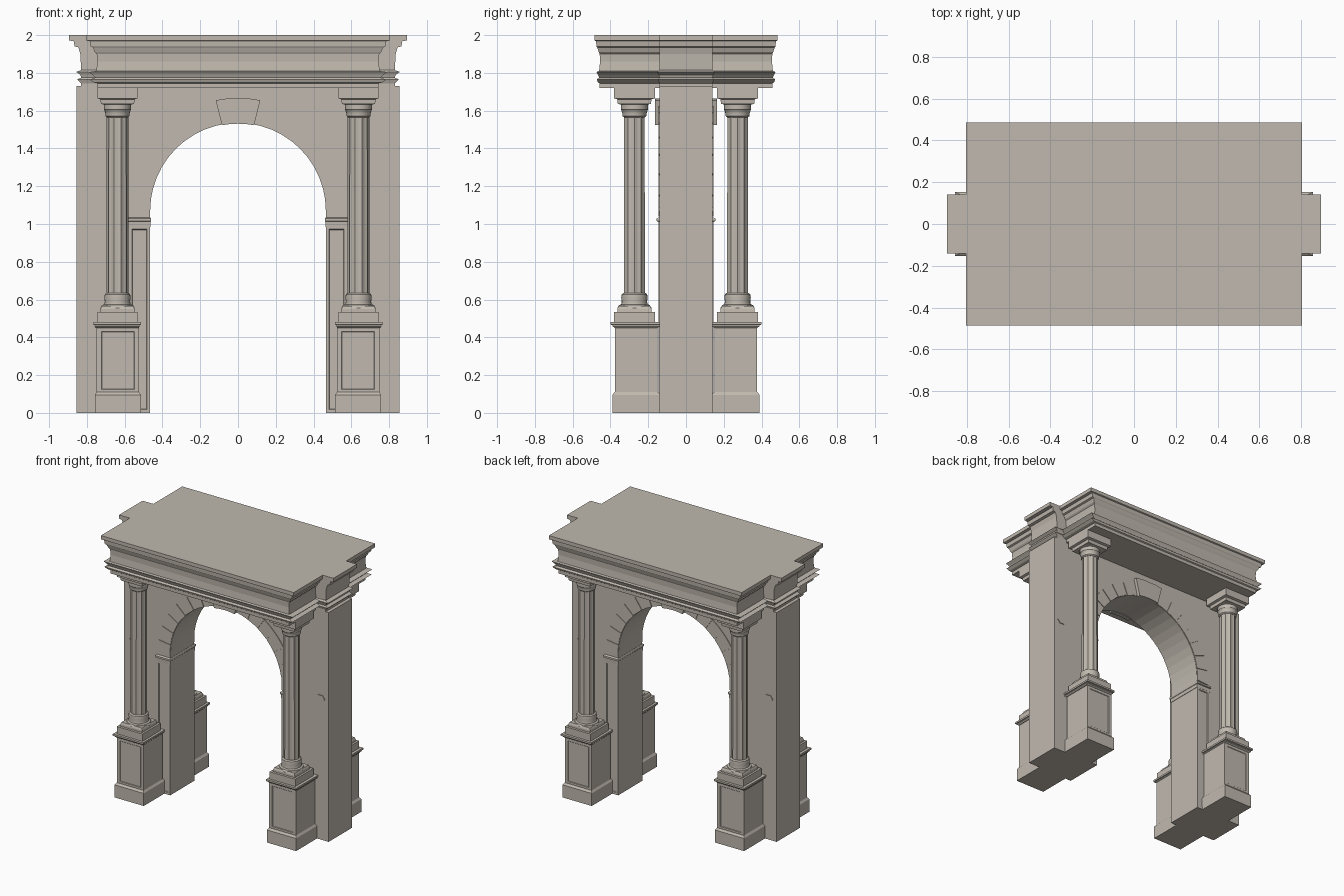
import bpy, bmesh, math

if "Cube" in bpy.data.objects:
    bpy.data.objects.remove(bpy.data.objects["Cube"])

SPRING, R = 1.07, 0.465      # arch centre height and radius
WALL_Y = 0.14

# Warm grey stone
stone = bpy.data.materials.new("stone")
stone.diffuse_color = (0.527, 0.485, 0.426, 1)
stone.use_nodes = True
stone.node_tree.nodes["Principled BSDF"].inputs["Base Color"].default_value = stone.diffuse_color


def finish(name, bm, smooth=False):
    bmesh.ops.recalc_face_normals(bm, faces=bm.faces[:])
    me = bpy.data.meshes.new(name)
    bm.to_mesh(me)
    bm.free()
    me.materials.append(stone)
    ob = bpy.data.objects.new(name, me)
    bpy.context.collection.objects.link(ob)
    if smooth:
        bpy.context.view_layer.objects.active = ob
        ob.select_set(True)
        bpy.ops.object.shade_smooth_by_angle(angle=math.radians(35))
        ob.select_set(False)
    return ob


def loft(name, rings, smooth=False):
    """Skin closed rings of equal length and cap both ends."""
    bm = bmesh.new()
    vs = [[bm.verts.new(p) for p in ring] for ring in rings]
    n = len(vs[0])
    for a, b in zip(vs, vs[1:]):
        for i in range(n):
            j = (i + 1) % n
            bm.faces.new((a[i], a[j], b[j], b[i]))
    bm.faces.new(vs[0][::-1])
    bm.faces.new(vs[-1])
    return finish(name, bm, smooth)


def prism(name, outline, y0, y1):
    return loft(name, [[(x, y, z) for x, z in outline] for y in (y0, y1)])


def stack(name, cx, cy, levels):
    """Rectangular stepped moulding; levels are (z, half x, half y)."""
    return loft(name, [[(cx - a, cy - b, z), (cx + a, cy - b, z),
                        (cx + a, cy + b, z), (cx - a, cy + b, z)] for z, a, b in levels])


def lathe(name, cx, cy, profile, n=24, flute=1.0, smooth=True):
    return loft(name, [[(cx + r * (flute if i % 2 else 1) * math.cos(math.tau * i / n),
                         cy + r * (flute if i % 2 else 1) * math.sin(math.tau * i / n), z)
                        for i in range(n)] for r, z in profile], smooth)


def recess(ob, side, margin, depth):
    """Sink a panel into the face that looks along y * side."""
    bm = bmesh.new()
    bm.from_mesh(ob.data)
    faces = [f for f in bm.faces if f.normal.y * side > 0.9]
    bmesh.ops.inset_individual(bm, faces=faces, thickness=margin)
    bmesh.ops.inset_individual(bm, faces=faces, thickness=0.004, depth=-depth)
    bm.to_mesh(ob.data)
    bm.free()


def arc(r, a0, a1, n):
    return [(r * math.cos(a0 + (a1 - a0) * i / n),
             SPRING + r * math.sin(a0 + (a1 - a0) * i / n)) for i in range(n + 1)]


# Arched wall, one outline with the opening
prism("arched_wall", [(-R, 0), (-0.855, 0), (-0.855, 1.73), (0.855, 1.73), (0.855, 0), (R, 0)]
      + arc(R, 0, math.pi, 24), -WALL_Y, WALL_Y)

# Main entablature with architrave, frieze and cornice
stack("entablature", 0, 0, [
    (1.72, .745, .458), (1.745, .745, .458), (1.75, .765, .466), (1.765, .785, .472),
    (1.775, .755, .46), (1.79, .77, .466), (1.805, .79, .474), (1.81, .75, .46),
    (1.86, .745, .455), (1.90, .748, .457), (1.91, .758, .462), (1.935, .768, .47),
    (1.94, .78, .474), (1.968, .785, .476), (1.972, .805, .485), (2.0, .805, .485)])

# Entablature breaking forward over the wall ends
stack("entablature_end_breaks", 0, 0, [
    (1.72, .83, .14), (1.745, .83, .14), (1.765, .852, .148), (1.775, .83, .14),
    (1.79, .835, .145), (1.805, .857, .152), (1.815, .83, .14), (1.90, .835, .14),
    (1.935, .845, .14), (1.94, .865, .14), (1.968, .87, .14), (1.972, .895, .14),
    (2.0, .895, .14)])

for sy in (-1, 1):
    # Keystone
    prism("keystone", [(0.118, 1.655), (0.06, 1.664), (-0.06, 1.664), (-0.118, 1.655)]
          + arc(R - 0.004, math.pi / 2 + 0.185, math.pi / 2 - 0.185, 4),
          sy * 0.13, sy * 0.165)

    # Voussoir ring on both sides of the keystone
    start, end, count = -0.06, math.pi / 2 - 0.2, 7
    step = (end - start) / count
    for k in range(count):
        a0, a1 = start + k * step + 0.006, start + (k + 1) * step - 0.006
        pts = arc(R + 0.002, a0, a1, 2) + arc(0.565, a1, a0, 2)
        for sx in (-1, 1):
            prism("voussoir", [(sx * x, z) for x, z in pts], sy * 0.13, sy * 0.145)

    for sx in (-1, 1):
        cx, cy = sx * 0.638, sy * 0.273

        # Jamb pilaster with sunk panel
        jamb = stack("jamb_pilaster", sx * 0.5225, sy * 0.137,
                     [(0, .0575, .008), (0.99, .0575, .008)])
        recess(jamb, sy, 0.025, 0.005)

        # Hexagonal wall boss
        prism("wall_boss", [(sx * 0.787 + a * 0.038, 1.066 + b * 0.025) for a, b in
                            ((1, 0), (.5, 1), (-.5, 1), (-1, 0), (-.5, -1), (.5, -1))],
              sy * 0.13, sy * 0.146)

        # Pedestal: plinth, panelled die and cap
        px, py = sx * 0.636, sy * 0.263
        stack("pedestal_plinth", px, py, [(0, .122, .127), (.095, .122, .127), (.11, .112, .115)])
        die = stack("pedestal_die", px, py, [(.10, .112, .113), (.455, .112, .113)])
        recess(die, sy, 0.035, 0.003)
        stack("pedestal_cap", sx * 0.64, py, [
            (.45, .113, .114), (.458, .12, .125), (.465, .118, .125),
            (.467, .126, .137), (.48, .126, .137)])

        # Column base
        stack("column_plinth", cx, cy, [(.478, .107, .108), (.535, .107, .108)])
        stack("column_step", cx, cy, [(.535, .092, .09), (.55, .09, .09), (.565, .084, .084)])
        lathe("column_base", cx, cy, [(.088, .54), (.09, .555), (.082, .57), (.07, .575),
                                      (.067, .59), (.07, .61), (.067, .628), (.058, .635)])

        # Fluted shaft
        lathe("column_shaft", cx, cy, [(.058, .63), (.057, 1.57)], 20, 0.91, False)

        # Capital and abacus
        lathe("column_capital", cx, cy, [(.056, 1.565), (.064, 1.572), (.064, 1.585),
                                         (.07, 1.603), (.072, 1.605), (.072, 1.632), (.085, 1.636),
                                         (.085, 1.645)])
        stack("column_abacus", cx, cy, [(1.635, .088, .088), (1.66, .09, .09), (1.665, .107, .108),
                                        (1.725, .107, .108)])

# Impost bands wrapping the jambs
for sx in (-1, 1):
    stack("impost_band", sx * 0.521, 0, [
        (.985, .059, .146), (1.012, .059, .147), (1.015, .0615, .155), (1.028, .0615, .155),
        (1.034, .058, .146)])
